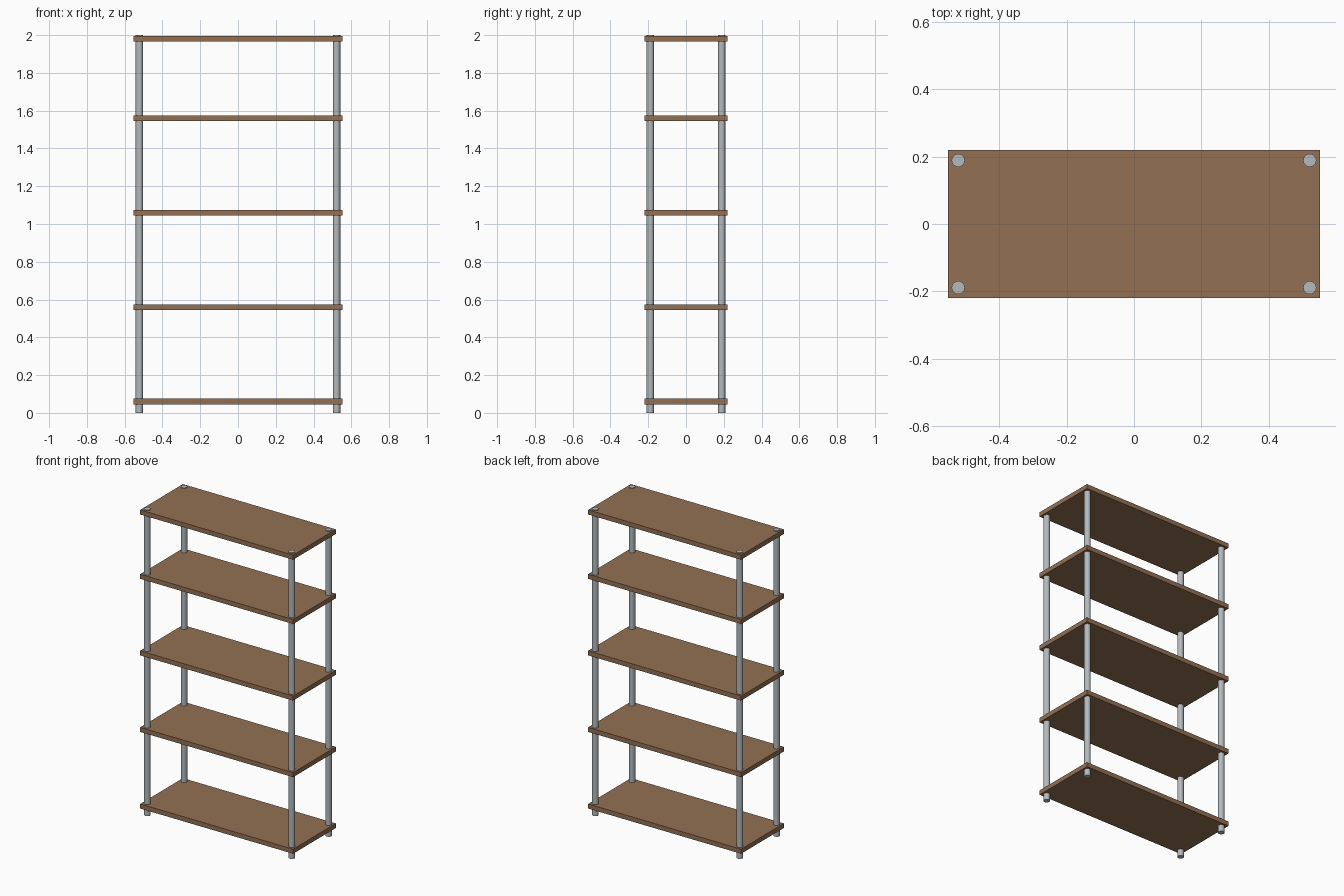
import bpy

if "Cube" in bpy.data.objects:
    bpy.data.objects.remove(bpy.data.objects["Cube"])


def material(name, color):
    m = bpy.data.materials.new(name)
    m.diffuse_color = (*color, 1)
    m.use_nodes = True
    m.node_tree.nodes["Principled BSDF"].inputs["Base Color"].default_value = m.diffuse_color
    return m


wood = material("brown_wood", (0.29, 0.16, 0.088))
metal = material("grey_metal", (0.46, 0.49, 0.51))

# Five flat shelves
for i, z in enumerate((0.06, 0.56, 1.06, 1.56, 1.98)):
    bpy.ops.mesh.primitive_cube_add(size=1, location=(0, 0, z))
    shelf = bpy.context.object
    shelf.name = f"shelf_{i + 1}"
    shelf.scale = (1.105, 0.441, 0.03)
    bpy.ops.object.transform_apply(location=False, rotation=False, scale=True)
    shelf.data.materials.append(wood)

# Four round corner poles, running through the shelves from floor to top
for x, side in ((-0.522, "left"), (0.522, "right")):
    for y, end in ((-0.189, "front"), (0.189, "back")):
        bpy.ops.mesh.primitive_cylinder_add(
            vertices=32, radius=0.0195, depth=2, location=(x, y, 1))
        pole = bpy.context.object
        pole.name = f"pole_{end}_{side}"
        pole.data.materials.append(metal)
        bpy.ops.object.shade_smooth_by_angle()
